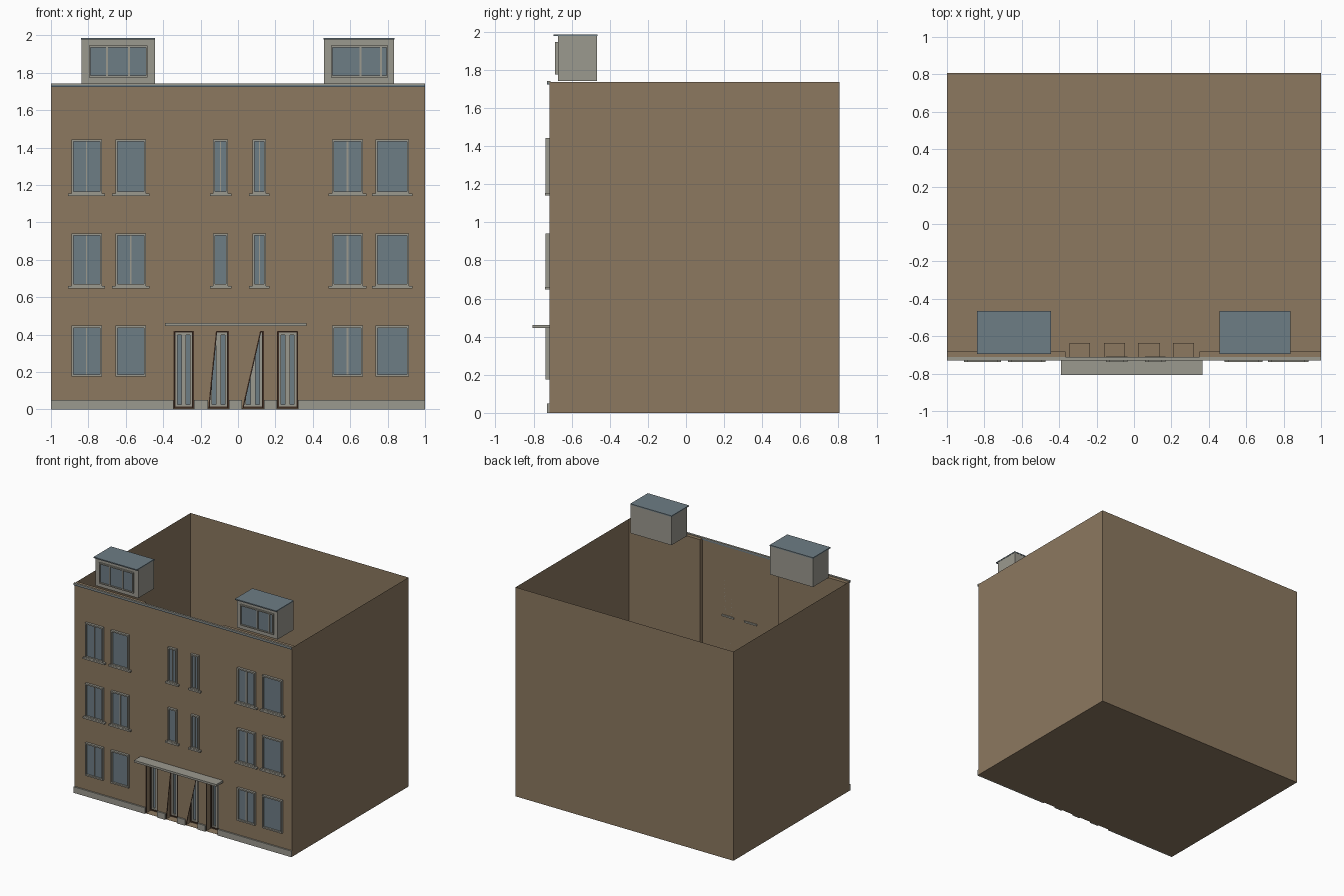
import bpy, bmesh

if "Cube" in bpy.data.objects:
    bpy.data.objects.remove(bpy.data.objects["Cube"])


def material(name, rgb):
    m = bpy.data.materials.new(name)
    m.diffuse_color = (*rgb, 1)
    m.use_nodes = True
    m.node_tree.nodes["Principled BSDF"].inputs["Base Color"].default_value = m.diffuse_color
    return m


BROWN = material("brown_render", (0.262, 0.19, 0.117))
GREY = material("warm_grey", (0.33, 0.32, 0.275))
BLUE = material("blue_grey", (0.155, 0.205, 0.235))
DARK = material("dark_brown", (0.055, 0.03, 0.018))


def finish(name, bm, mat):
    me = bpy.data.meshes.new(name)
    bm.to_mesh(me)
    bm.free()
    me.materials.append(mat)
    ob = bpy.data.objects.new(name, me)
    bpy.context.collection.objects.link(ob)
    return ob


def boxes(name, mat, items):
    """One object from boxes given as (x0, x1, y0, y1, z0, z1)."""
    bm = bmesh.new()
    for x0, x1, y0, y1, z0, z1 in items:
        vs = bmesh.ops.create_cube(bm, size=1)["verts"]
        for v in vs:
            v.co = (x1 if v.co.x > 0 else x0, y1 if v.co.y > 0 else y0,
                    z1 if v.co.z > 0 else z0)
    return finish(name, bm, mat)


def polys(name, mat, faces):
    bm = bmesh.new()
    for f in faces:
        bm.faces.new([bm.verts.new(p) for p in f])
    return finish(name, bm, mat)


def upright(y, x0, x1, z0, z1):
    return [(x0, y, z0), (x1, y, z0), (x1, y, z1), (x0, y, z1)]


def ring(x0, x1, y0, y1, z0, z1, w):
    return [(x0, x0 + w, y0, y1, z0, z1), (x1 - w, x1, y0, y1, z0, z1),
            (x0 + w, x1 - w, y0, y1, z0, z0 + w),
            (x0 + w, x1 - w, y0, y1, z1 - w, z1)]


F, B, H = -0.717, 0.806, 1.735   # front, back, wall height
DT = 0.42                        # door head height

# Open-topped shell: floor, back and side walls
polys("shell", BROWN, [
    [(-1, F, 0), (-1, B, 0), (1, B, 0), (1, F, 0)],
    [(1, B, 0), (-1, B, 0), (-1, B, H), (1, B, H)],
    [(-1, B, 0), (-1, F, 0), (-1, F, H), (-1, B, H)],
    [(1, F, 0), (1, B, 0), (1, B, H), (1, F, H)]])

# Thicker outer bays of the front wall
boxes("front_bays", BROWN, [(-1, -0.365, F, -0.682, 0, H),
                            (0.35, 1, F, -0.682, 0, H)])

# Doors: left edge at the bottom, left edge at the top, right edge
doors = [(-0.345, -0.345, -0.235), (-0.16, -0.118, -0.048),
         (0.022, 0.118, 0.138), (0.208, 0.208, 0.322)]

# Thin centre wall, cut around the four doors
centre = [upright(F, -0.365, 0.35, DT, H)]
left = -0.365
for xb, xt, xr in doors + [(0.35, 0.35, 0)]:
    centre.append([(left, F, 0), (xb, F, 0), (xt, F, DT), (left, F, DT)])
    left = xr
polys("centre_wall", BROWN, centre)

# Door recesses, leaves and frames
R = -0.635
recess, trim, panel, glass = [], [], [], []
for xb, xt, xr in doors:
    recess += [[(xb, F, 0), (xb, R, 0), (xb, R, DT), (xb, F, DT)],
               [(xr, R, 0), (xr, F, 0), (xr, F, DT), (xr, R, DT)],
               [(xb, F, DT), (xb, R, DT), (xr, R, DT), (xr, F, DT)],
               upright(R, xb, xr, 0, DT)]
    trim += ring(xb, xr, -0.66, R, 0.005, DT, 0.01)
    panel += ring(xb + 0.01, xr - 0.01, -0.655, R, 0.015, DT - 0.01, 0.012)
    mid = (xb + xr) / 2
    panel.append((mid - 0.013, mid + 0.013, -0.655, R, 0.02, DT - 0.015))
    glass.append(upright(-0.645, xb + 0.015, xr - 0.015, 0.015, DT - 0.01))
polys("door_recesses", BROWN, recess)
boxes("door_trim", DARK, trim)
boxes("door_panels", GREY, panel)
polys("door_glass", BLUE, glass)

# Dark edge of each door opening
edging = []
for xb, xt, xr in doors:
    y, w = F - 0.002, 0.007
    edging += [[(xb, y, 0.005), (xb + w, y, 0.005), (xt + w, y, DT), (xt, y, DT)],
               upright(y, xr - w, xr, 0.005, DT), upright(y, xt, xr, DT - w, DT)]
polys("door_edging", DARK, edging)

# Plinth between the doors, and entrance canopy
edges = [-1] + [e for xb, xt, xr in doors for e in (xb, xr)] + [1]
boxes("plinth", GREY, [(edges[i], edges[i + 1], -0.729, F, 0, 0.05)
                       for i in range(0, len(edges), 2)])
boxes("canopy", GREY, [(-0.39, 0.365, -0.806, F, 0.445, 0.462)])

# Windows in three storeys, narrow ones in the centre of the upper two
wide = [(-0.89, -0.728), (-0.655, -0.492), (0.503, 0.668), (0.735, 0.915)]
narrow = [(-0.133, -0.053), (0.078, 0.15)]
frames, panes, sills, bars = [], [], [], []
for row, (z0, z1) in enumerate([(0.175, 0.447), (0.66, 0.94), (1.153, 1.443)]):
    for i, (x0, x1) in enumerate(wide + (narrow if row else [])):
        frames += ring(x0, x1, -0.737, F, z0, z1, 0.011)
        panes.append(upright(F - 0.005, x0 + 0.01, x1 - 0.01, z0 + 0.01, z1 - 0.01))
        if row:
            sills.append((x0 - 0.018, x1 + 0.018, -0.739, -0.708, z0 - 0.013, z0))
        # Slim centre bars on some windows
        if i in (0, 2) or (i, row) in ((1, 1), (4, 2), (5, 1), (5, 2)):
            m, w = (x0 + x1) / 2, 0.006 if i == 2 else 0.003
            bars.append((m - w, m + w, -0.728, F - 0.004, z0 + 0.01, z1 - 0.01))
boxes("window_frames", GREY, frames)
polys("window_panes", BLUE, panes)
boxes("window_sills", GREY, sills)
boxes("window_bars", GREY, bars)

# Cornice strip along the top of the front
boxes("cornice", BLUE, [(-1, 1, -0.729, -0.712, 1.723, 1.733)])
boxes("cornice_cap", GREY, [(-1, 1, -0.729, -0.712, 1.733, 1.741)])

# Rooftop boxes with flat roofs and three-pane windows
for side, x0, x1, w0, w1, splits in (
        ("left", -0.838, -0.445, -0.797, -0.483, (-0.7, -0.583)),
        ("right", 0.46, 0.835, 0.497, 0.803, (0.655, 0.765))):
    boxes(side + "_roof_box", GREY, [(x0, x1, -0.672, -0.467, 1.741, 1.977)])
    boxes(side + "_roof_slab", BLUE, [(x0 - 0.002, x1 + 0.002, -0.694, -0.465, 1.977, 1.986)])
    boxes(side + "_roof_window_frame", GREY,
          ring(w0, w1, -0.686, -0.672, 1.775, 1.945, 0.009)
          + [(s - 0.005, s + 0.005, -0.684, -0.672, 1.784, 1.936) for s in splits])
    polys(side + "_roof_window_glass", BLUE,
          [upright(-0.677, w0 + 0.008, w1 - 0.008, 1.783, 1.937)])
